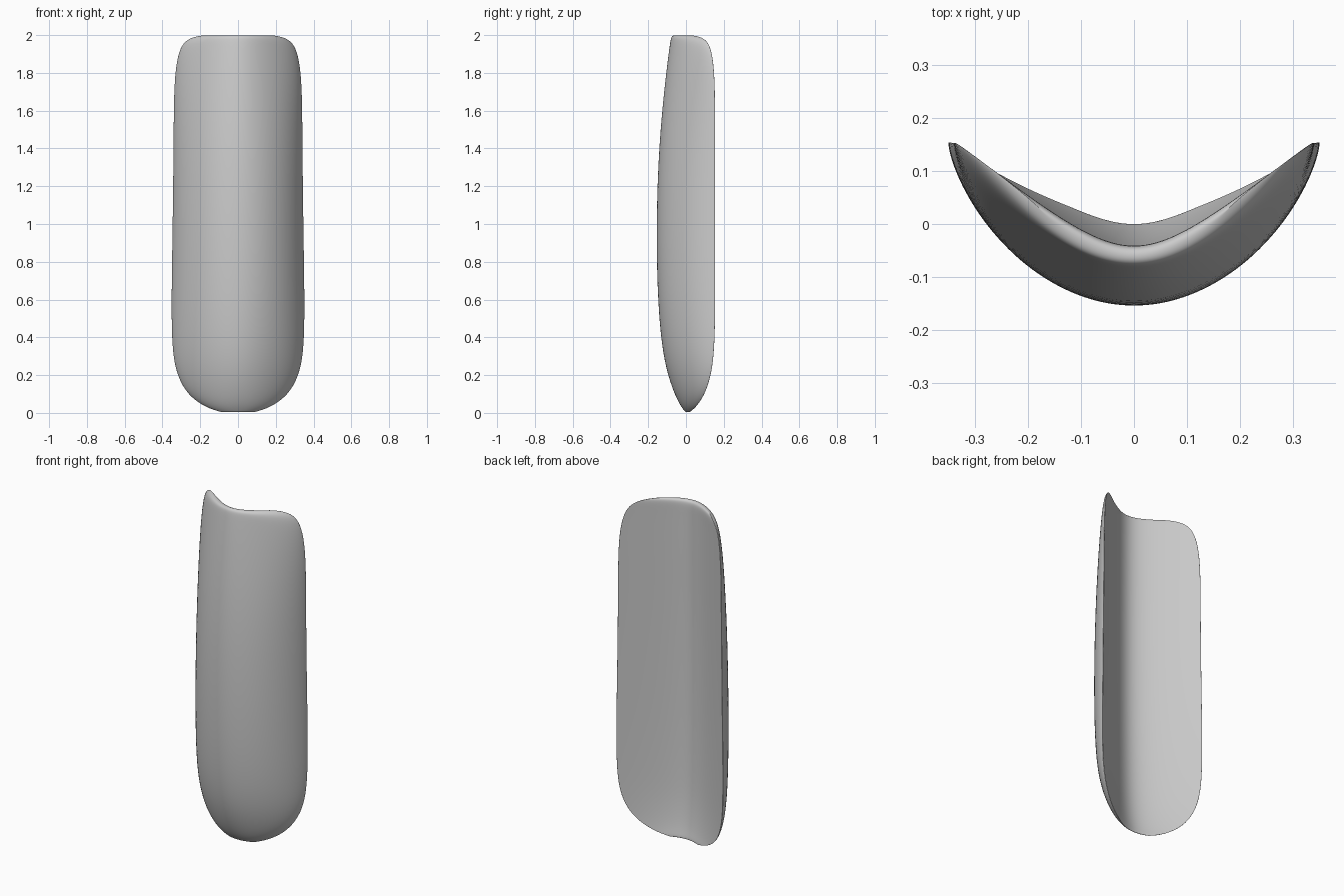
import bpy, bmesh
from math import cos, pi, sqrt

cube = bpy.data.objects.get("Cube")
if cube:
    bpy.data.objects.remove(cube, do_unlink=True)

# Rows of the guard: height, half width, back centre y, front centre y
ROWS = [
    (0, .07, 0, 0), (.015, .13, 0, -.012), (.045, .2, -.008, -.034),
    (.11, .28, -.02, -.066), (.23, .337, -.034, -.107), (.4, .353, -.042, -.136),
    (.65, .353, -.048, -.153), (.95, .348, -.05, -.158), (1.25, .344, -.05, -.152),
    (1.5, .342, -.048, -.137), (1.7, .34, -.046, -.118), (1.84, .33, -.045, -.102),
    (1.93, .309, -.044, -.09), (1.975, .275, -.043, -.083),
    (1.995, .22, -.047, -.077), (2, .16, -.062, -.062),
]
COLUMNS = 20
FULL_WIDTH = .35


def valley(t):
    """Soft V of the hollow back, 0 at the centre and 1 at the edge."""
    c = .3
    return (sqrt(t * t + c * c) - c) / (sqrt(1 + c * c) - c)


def lens(t):
    """Relative thickness across a row, 1 at the centre and 0 at the edge."""
    bulge = 1 - max(0, 1 - t * t) ** .65
    return max(0, 1 + (.2 * valley(t) - .31 * bulge) / .11 - t ** 2 * .0) if abs(t) < .999 else 0


def row_points(z, width, back, front):
    """Closed loop: across the front, then back along the hollow."""
    tip = .15 + .008 * z
    ts = [-cos(pi * i / COLUMNS) for i in range(COLUMNS + 1)]

    def point(t, thick):
        x = t * width
        hollow = back + (tip - back) * valley(x / FULL_WIDTH)
        return x, hollow - thick * lens(t), z

    return ([point(t, back - front) for t in ts]
            + [point(t, 0) for t in reversed(ts[1:-1])])


# Curved guard shell
bm = bmesh.new()
loops = [[bm.verts.new(p) for p in row_points(*row)] for row in ROWS]
for low, high in zip(loops, loops[1:]):
    count = len(low)
    for i in range(count):
        j = (i + 1) % count
        bm.faces.new((low[i], low[j], high[j], high[i]))
# Close the two ends by welding front to back
bmesh.ops.remove_doubles(bm, verts=loops[0] + loops[-1], dist=.0001)
bmesh.ops.recalc_face_normals(bm, faces=bm.faces)
mesh = bpy.data.meshes.new("curved_guard")
bm.to_mesh(mesh)
bm.free()
guard = bpy.data.objects.new("curved_guard", mesh)
bpy.context.collection.objects.link(guard)
for face in mesh.polygons:
    face.use_smooth = True
smooth = guard.modifiers.new("smooth_surface", "SUBSURF")
smooth.levels = smooth.render_levels = 2

# Plain grey finish
grey = bpy.data.materials.new("plain_grey")
grey.use_nodes = True
colour = (.6, .6, .6, 1)
grey.diffuse_color = colour
grey.node_tree.nodes["Principled BSDF"].inputs["Base Color"].default_value = colour
mesh.materials.append(grey)
